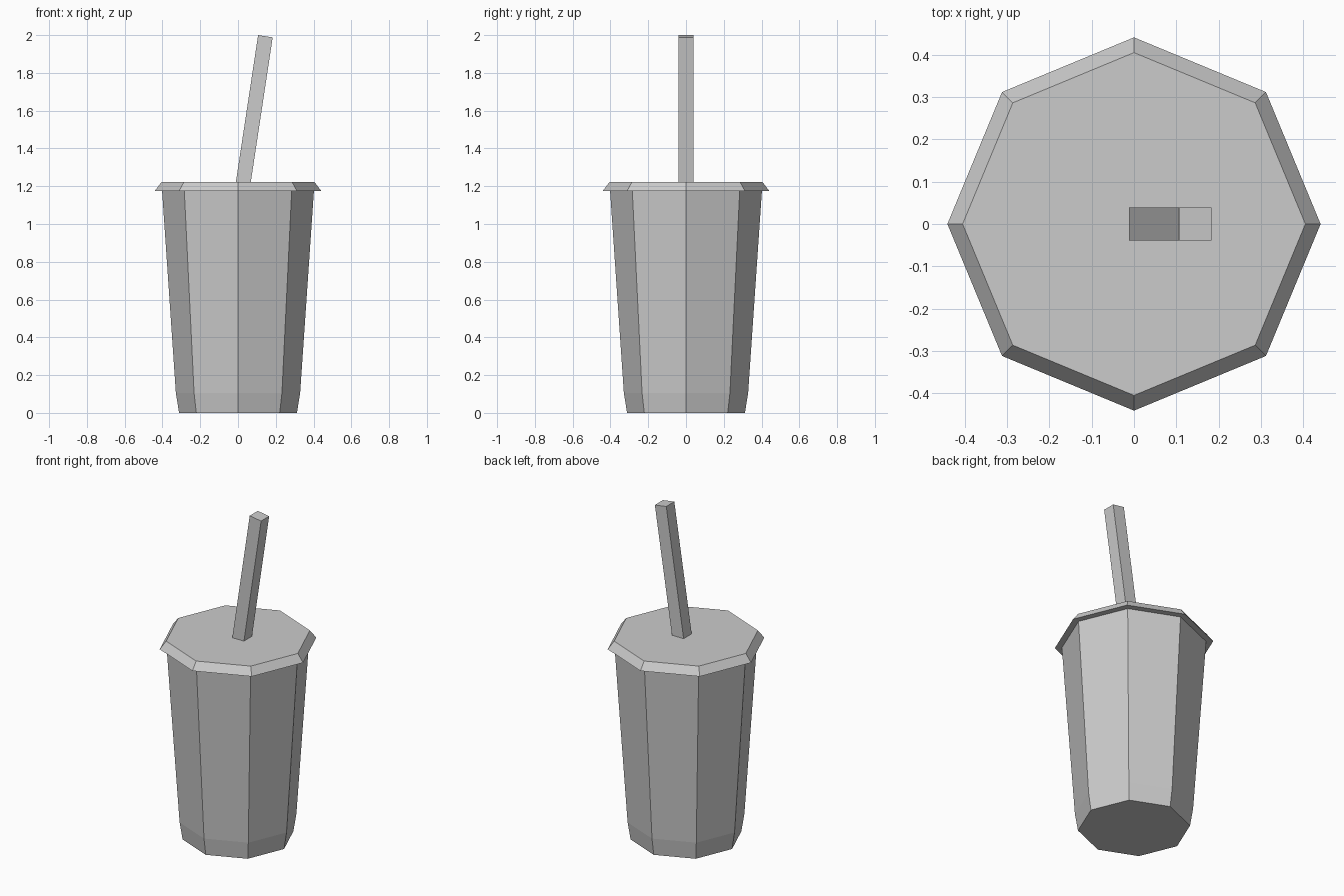
import bpy, bmesh
from math import cos, sin, pi, radians
from mathutils import Matrix, Vector

if "Cube" in bpy.data.objects:
    bpy.data.objects.remove(bpy.data.objects["Cube"])


def finish(name, bm):
    bmesh.ops.recalc_face_normals(bm, faces=bm.faces)
    mesh = bpy.data.meshes.new(name)
    bm.to_mesh(mesh)
    bm.free()
    obj = bpy.data.objects.new(name, mesh)
    bpy.context.collection.objects.link(obj)
    return obj


def octagon_loft(name, profile, sides=8):
    """Stack octagonal rings from (radius, z) pairs and cap both ends."""
    bm = bmesh.new()
    rings = [[bm.verts.new((r * cos(2 * pi * i / sides), r * sin(2 * pi * i / sides), z))
              for i in range(sides)] for r, z in profile]
    for low, high in zip(rings, rings[1:]):
        for i in range(sides):
            j = (i + 1) % sides
            bm.faces.new((low[i], low[j], high[j], high[i]))
    bm.faces.new(rings[0][::-1])
    bm.faces.new(rings[-1])
    return finish(name, bm)


# Tapered cup with a slightly narrower foot
octagon_loft("cup", [(0.312, 0), (0.329, 0.106), (0.402, 1.177)])

# Flared lid overhanging the cup
octagon_loft("lid", [(0.441, 1.175), (0.405, 1.222)])

# Square straw leaning to the right, its lower end just inside the lid
width, length, tilt = 0.078, 0.80, radians(8.6)
top = Vector((0.145, 0, 1.994))
bm = bmesh.new()
bmesh.ops.create_cube(bm, size=1, matrix=Matrix.Translation(top)
                      @ Matrix.Rotation(tilt, 4, 'Y')
                      @ Matrix.Translation((0, 0, -length / 2))
                      @ Matrix.Diagonal((width, width, length, 1)))
finish("straw", bm)
